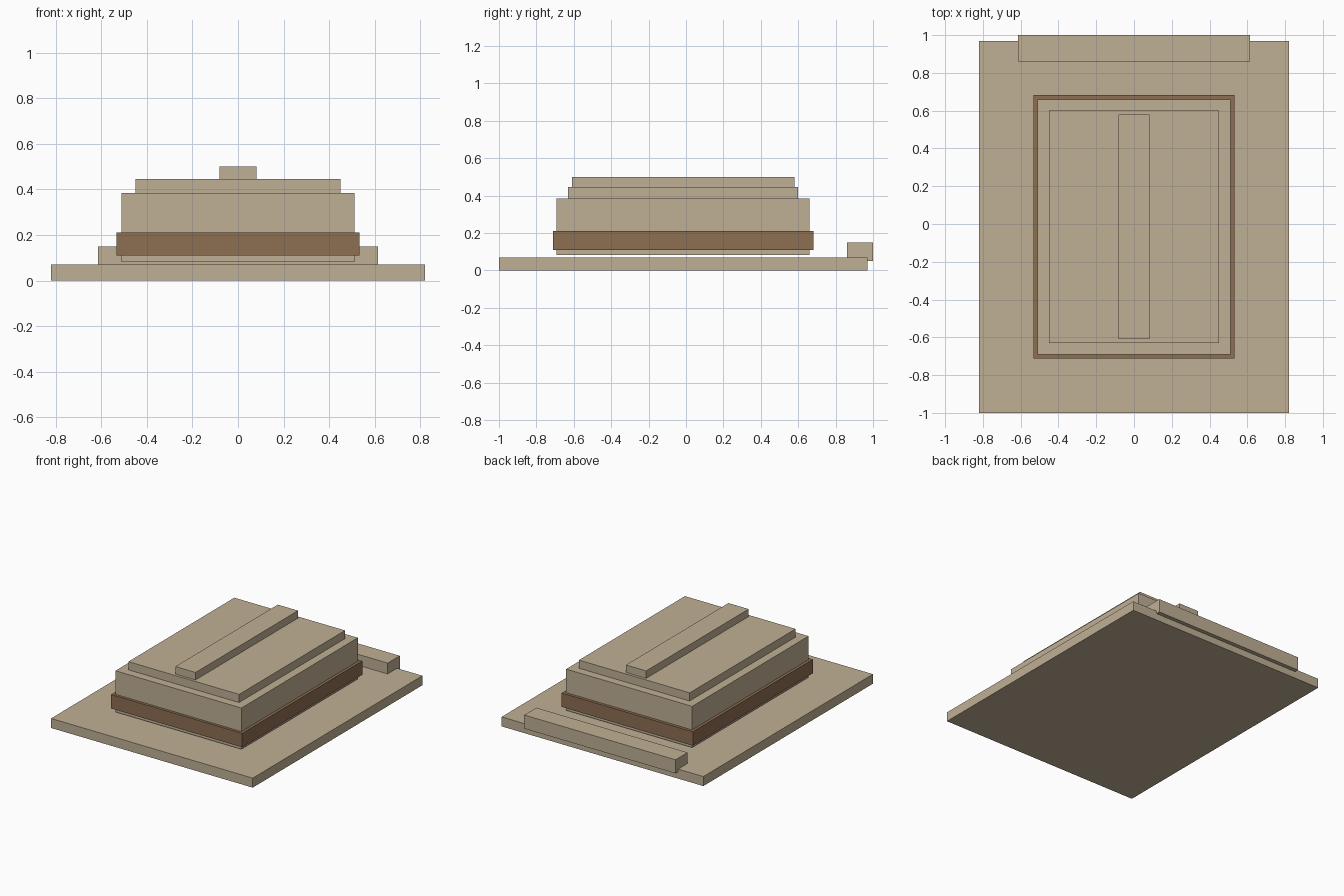
import bpy
import bmesh
from mathutils import Vector

cube = bpy.data.objects.get("Cube")
if cube:
    bpy.data.objects.remove(cube, do_unlink=True)


def make_material(name, srgb):
    # Convert display values to linear
    color = [((c / 255 + 0.055) / 1.055) ** 2.4 for c in srgb] + [1.0]
    mat = bpy.data.materials.new(name)
    mat.use_nodes = True
    mat.diffuse_color = color
    mat.node_tree.nodes["Principled BSDF"].inputs["Base Color"].default_value = color
    return mat


def box(name, half_width, y_range, z_range, mat):
    """Flat-faced box, symmetric in x, between the given y and z limits."""
    low = Vector((-half_width, y_range[0], z_range[0]))
    high = Vector((half_width, y_range[1], z_range[1]))
    bm = bmesh.new()
    bmesh.ops.create_cube(bm, size=1)
    bmesh.ops.scale(bm, vec=high - low, verts=bm.verts)
    mesh = bpy.data.meshes.new(name)
    bm.to_mesh(mesh)
    bm.free()
    mesh.materials.append(mat)
    obj = bpy.data.objects.new(name, mesh)
    obj.location = (low + high) / 2
    bpy.context.collection.objects.link(obj)
    return obj


sand = make_material("sand", (192, 176, 149))
brown = make_material("brown", (141, 110, 82))

# Ground slab and the step overhanging its back edge
box("base_slab", 0.82, (-1.0, 0.97), (0, 0.07), sand)
box("back_step", 0.615, (0.86, 1.0), (0.05, 0.15), sand)

# Main block, just clear of the slab, wrapped by a darker band
box("main_block", 0.512, (-0.692, 0.66), (0.082, 0.385), sand)
box("band", 0.533, (-0.712, 0.682), (0.11, 0.212), brown)

# Stepped roof and its ridge
box("roof_slab", 0.45, (-0.63, 0.60), (0.385, 0.445), sand)
box("roof_ridge", 0.082, (-0.61, 0.58), (0.445, 0.5), sand)
